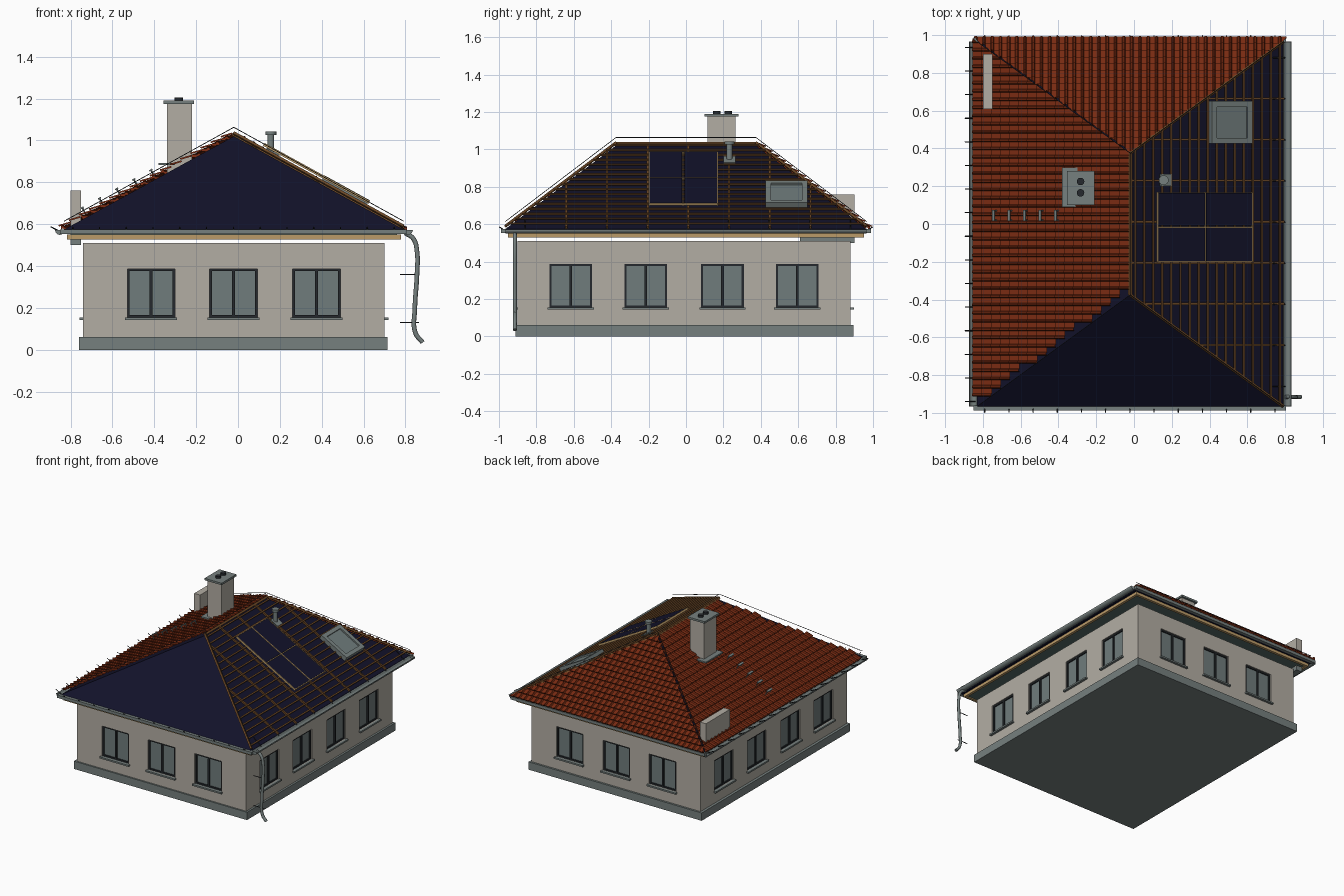
import bpy, bmesh, math
from mathutils import Vector, Matrix

if "Cube" in bpy.data.objects:
    bpy.data.objects.remove(bpy.data.objects["Cube"])


def material(name, r, g, b):
    m = bpy.data.materials.new(name)
    m.use_nodes = True
    m.diffuse_color = (r, g, b, 1)
    m.node_tree.nodes["Principled BSDF"].inputs["Base Color"].default_value = (r, g, b, 1)
    return m


PLASTER = material("plaster", .45, .42, .37)
METAL = material("grey metal", .18, .215, .21)
DARK = material("dark frame", .018, .022, .026)
NAVY = material("navy membrane", .006, .006, .023)
TILE = material("red tile", .19, .024, .006)
BATTEN = material("brown batten", .15, .065, .02)
WOOD = material("pale timber", .5, .33, .14)
SOFFIT = material("teal soffit", .09, .15, .14)
GLASS = material("glass", .16, .20, .20)


def finish(name, mat, bm, M=None, smooth=False):
    bmesh.ops.recalc_face_normals(bm, faces=bm.faces)
    me = bpy.data.meshes.new(name)
    bm.to_mesh(me)
    bm.free()
    me.materials.append(mat)
    ob = bpy.data.objects.new(name, me)
    bpy.context.collection.objects.link(ob)
    if M:
        ob.matrix_world = M
    if smooth:
        bpy.ops.object.select_all(action='DESELECT')
        ob.select_set(True)
        bpy.context.view_layer.objects.active = ob
        bpy.ops.object.shade_smooth_by_angle()
    return ob


def box(bm, x0, x1, y0, y1, z0, z1):
    M = Matrix.Translation(((x0 + x1) / 2, (y0 + y1) / 2, (z0 + z1) / 2))
    bmesh.ops.create_cube(bm, size=1, matrix=M @ Matrix.Diagonal((x1 - x0, y1 - y0, z1 - z0, 1)))


def rod(bm, a, b, r, seg=6):
    a, b = Vector(a), Vector(b)
    M = Matrix.Translation((a + b) / 2) @ (b - a).to_track_quat('Z', 'Y').to_matrix().to_4x4()
    bmesh.ops.create_cone(bm, cap_ends=True, segments=seg, radius1=r, radius2=r,
                          depth=(b - a).length, matrix=M)


def boxes(name, mat, *dims, M=None):
    bm = bmesh.new()
    for d in dims:
        box(bm, *d)
    return finish(name, mat, bm, M)


def frame(bm, x0, x1, y0, y1, z0, z1, t):
    # rectangular border lying in the local xy plane
    box(bm, x0, x1, y0, y0 + t, z0, z1)
    box(bm, x0, x1, y1 - t, y1, z0, z1)
    box(bm, x0, x0 + t, y0 + t, y1 - t, z0, z1)
    box(bm, x1 - t, x1, y0 + t, y1 - t, z0, z1)


def basis(u, v, n, origin):
    return Matrix.Translation(origin) @ Matrix((u, v, n)).transposed().to_4x4()


# Main dimensions
X0, X1, Y0, Y1 = -.74, .70, -.90, .88
CX, RUN, HY, RY = -.02, .81, .965, .375
EAVE, RIDGE = .575, 1.02

# Plinth, walls with window openings, lintel ring
boxes("plinth", METAL, (X0 - .02, X1 + .015, Y0 - .012, Y1 + .015, 0, .06))


def wall_ring(name, z0, z1):
    return boxes(name, PLASTER, (X0, X0 + .04, Y0, Y1, z0, z1), (X1 - .04, X1, Y0, Y1, z0, z1),
                 (X0 + .04, X1 - .04, Y0, Y0 + .04, z0, z1), (X0 + .04, X1 - .04, Y1 - .04, Y1, z0, z1))


walls = wall_ring("walls", .06, .387)
wall_ring("upper_wall", .387, .51)

UP, Z = Vector((0, 0, 1)), .155
side_y, end_x = (-.617, -.215, .195, .595), (-.415, -.022, .375)
spots = [(Vector((0, -1, 0)), Vector((x, Y0, Z))) for x in end_x]
spots += [(Vector((0, 1, 0)), Vector((x, Y1, Z))) for x in end_x]
spots += [(Vector((-1, 0, 0)), Vector((X0, y, Z))) for y in side_y]
spots += [(Vector((1, 0, 0)), Vector((X1, y, Z))) for y in side_y]

W, H = .114, .232
cut, frames, panes, sills = (bmesh.new() for _ in range(4))
for n, p in spots:
    M = basis(UP.cross(n), UP, n, p)
    for target, make in (
            (cut, lambda b: box(b, -W, W, 0, H + .02, -.1, .1)),
            (frames, lambda b: (frame(b, -W, W, 0, H, -.03, -.008, .011),
                                box(b, -.007, .007, .011, H - .011, -.03, -.006))),
            (panes, lambda b: box(b, -W + .005, W - .005, .005, H - .005, -.024, -.016)),
            (sills, lambda b: box(b, -W - .01, W + .01, -.012, 0, -.03, .018))):
        old = set(target.verts)
        make(target)
        bmesh.ops.transform(target, matrix=M, verts=[v for v in target.verts if v not in old])
cutter = finish("window_cutter", DARK, cut)
mod = walls.modifiers.new("openings", 'BOOLEAN')
mod.operation, mod.solver, mod.object = 'DIFFERENCE', 'EXACT', cutter
mod.use_self = True
deps = bpy.context.evaluated_depsgraph_get()
cut_mesh = bpy.data.meshes.new_from_object(walls.evaluated_get(deps))
walls.modifiers.clear()
walls.data = cut_mesh
walls.data.materials.clear()
walls.data.materials.append(PLASTER)
bpy.data.objects.remove(cutter)
finish("window_frames", DARK, frames)
finish("window_panes", GLASS, panes)
finish("window_sills", METAL, sills)

# Eaves: soffit and fascia
boxes("soffit", SOFFIT, (CX - RUN + .03, CX + RUN - .03, -HY + .03, HY - .03, .535, .56))
bm = bmesh.new()
frame(bm, CX - RUN + .012, CX + RUN - .012, -HY + .012, HY - .012, .528, .55, .02)
finish("fascia", WOOD, bm)

# Hipped roof membrane
bm = bmesh.new()
low, top = [[bm.verts.new((CX + sx * RUN, sy * HY, z)) for sx, sy in
             ((-1, -1), (1, -1), (1, 1), (-1, 1))] for z in (.553, EAVE)]
ra, rb = bm.verts.new((CX, -RY, RIDGE)), bm.verts.new((CX, RY, RIDGE))
for i in range(4):
    j = (i + 1) % 4
    bm.faces.new((low[i], low[j], top[j], top[i]))
bm.faces.new(low)
for f in ((top[0], top[1], ra), (top[1], top[2], rb, ra), (top[2], top[3], rb), (top[3], top[0], ra, rb)):
    bm.faces.new(f)
finish("roof_membrane", NAVY, bm)


def slope(out, run, dist):
    # local frame: x along the eave, y up the slope, z outward
    rise = RIDGE - EAVE
    length = math.hypot(run, rise)
    v = (-out * run + UP * rise) / length
    n = (out * rise + UP * run) / length
    return basis(v.cross(n), v, n, out * dist + Vector((CX, 0, EAVE))), length


west, L = slope(Vector((-1, 0, 0)), RUN, RUN)
east, _ = slope(Vector((1, 0, 0)), RUN, RUN)
north, LN = slope(Vector((0, 1, 0)), HY - RY, HY)


# Roof tiles: flat pan with a roll, each course lifted at its lower edge
def tiles(name, M, half, half_top, length, stepped):
    bm, rows, w = bmesh.new(), 17, .0435
    step = (length + .015) / rows
    cols = math.ceil(half / w)
    profile = ((0, 0), (.6, 0), (.72, .008), (.88, .008), (1, 0))
    for r in range(rows):
        v0 = -.015 + r * step
        limit = half + (half_top - half) * (v0 + step) / length
        for c in range(-cols, cols):
            if stepped and (c + 1) * w > limit + .012:
                continue
            rings = [[bm.verts.new(((c + t) * w, v, h + z)) for t, h in profile]
                     for v, z in ((v0, .008), (v0, .024), (v0 + step, .012))]
            for a, b in zip(rings, rings[1:]):
                for k in range(len(profile) - 1):
                    bm.faces.new((a[k], a[k + 1], b[k + 1], b[k]))
    for s in ((-1,) if stepped else (-1, 1)):
        bmesh.ops.bisect_plane(bm, geom=bm.verts[:] + bm.edges[:] + bm.faces[:], clear_outer=True,
                               plane_co=(s * (half + .008), 0, 0), plane_no=(s * length, half - half_top, 0))
    finish(name, TILE, bm, M)


tiles("right_slope_tiles", west, HY, RY, L, True)
tiles("back_slope_tiles", north, RUN, 0, LN, False)

# Open battens and counter battens
bm = bmesh.new()
for i in range(17):
    v = .03 + i * .0545
    h = HY + (RY - HY) * v / L
    box(bm, -h, h, v - .005, v + .005, .012, .021)
for i in range(7):
    u = -.64 + i * .2175
    box(bm, u - .006, u + .006, 0, L * min(1, (HY - abs(u)) / (HY - RY)), 0, .013)
finish("battens", BATTEN, bm, east)
bm = bmesh.new()
for s in (-1, 1):
    rod(bm, (CX + RUN, s * HY, EAVE + .015), (CX, s * RY, RIDGE + .015), .009, 4)
rod(bm, (CX, -RY, RIDGE + .008), (CX, RY, RIDGE + .008), .011, 4)
finish("hip_boards", BATTEN, bm)
bm = bmesh.new()
rod(bm, (CX, -RY, 1.063), (CX, RY, 1.063), .002)
for s in (-1, 1):
    rod(bm, (CX, s * RY, 1.063), (CX + RUN, s * HY, .615), .002)
    rod(bm, (CX, s * RY, 1.063), (CX - RUN, s * HY, .615), .002)
finish("guide_lines", DARK, bm)

# Gutters, edge flashings and hooks
for name, gx in (("right_gutter", -.851), ("left_gutter", .812)):
    bm = bmesh.new()
    arc = [(gx + .023 * math.cos(a), .572 + .023 * math.sin(a))
           for a in (math.pi * (1 + k / 8) for k in range(9))]
    ends = [[bm.verts.new((x, y, z)) for x, z in arc] for y in (-HY, HY)]
    for k in range(8):
        bm.faces.new((ends[0][k], ends[0][k + 1], ends[1][k + 1], ends[1][k]))
    for e in ends:
        bm.faces.new(e)
    finish(name, METAL, bm, smooth=True).modifiers.new("thickness", 'SOLIDIFY').thickness = .003
boxes("end_flashings", METAL, *[(-.85, .805, *sorted((s * .962, s * .988)), .553, .575) for s in (-1, 1)])
bm = bmesh.new()
for i in range(16):
    y = -.94 + i * .125
    rod(bm, (-.895, y, .588), (-.84, y, .56), .003, 4)
for i in range(13):
    x = -.79 + i * .128
    for s in (-1, 1):
        rod(bm, (x, s * .998, .586), (x, s * .96, .56), .003, 4)
for i in range(9):
    y = -.86 + i * .2175
    rod(bm, (.80, y, .57), (.735, y, .622), .003, 4)
finish("gutter_hooks", DARK, bm)

# Downpipe with clamps
cu = bpy.data.curves.new("downpipe", 'CURVE')
cu.dimensions, cu.bevel_depth, cu.bevel_resolution, cu.use_fill_caps = '3D', .011, 2, True
path = ((.80, .558), (.838, .53), (.855, .47), (.855, .36), (.845, .2), (.848, .08), (.882, .035))
sp = cu.splines.new('BEZIER')
sp.bezier_points.add(len(path) - 1)
for bp, (x, z) in zip(sp.bezier_points, path):
    bp.co = (x, -.915, z)
    bp.handle_left_type = bp.handle_right_type = 'AUTO'
cu.materials.append(METAL)
bpy.context.collection.objects.link(bpy.data.objects.new("downpipe", cu))
bm = bmesh.new()
for z in (.36, .13):
    rod(bm, (.775, -.915, z), (.865, -.915, z), .003)
finish("pipe_clamps", DARK, bm)

# Chimney
boxes("chimney", PLASTER, (-.34, -.22, .115, .265, .8, 1.177))
boxes("chimney_cap", METAL, (-.355, -.21, .1, .28, 1.175, 1.19))
boxes("chimney_flashing", METAL, (-.38, -.3, .09, .3, .882, .893))
bm = bmesh.new()
for y in (.165, .225):
    rod(bm, (-.283, y, 1.18), (-.283, y, 1.205), .02, 16)
finish("chimney_pots", DARK, bm, smooth=True)

# Vent pipe
bm = bmesh.new()
rod(bm, (.157, .232, .9), (.157, .232, 1.03), .016, 16)
rod(bm, (.157, .232, 1.025), (.157, .232, 1.042), .026, 16)
finish("vent_pipe", METAL, bm, smooth=True)
boxes("vent_flashing", METAL, (.2, .264, L - .235, L - .165, .02, .027), M=east)

# Roof window
v0, v1 = .21, .455
bm = bmesh.new()
frame(bm, .425, .65, v0, v1, .01, .045, .03)
finish("roof_window_frame", METAL, bm, east)
boxes("roof_window_pane", GLASS, (.453, .622, v0 + .028, v1 - .028, .02, .034), M=east)

# Solar panels on rails
gaps = [(a, b) for a in ((-.195, -.021), (-.009, .165)) for b in ((.212, .488), (.496, .775))]
boxes("solar_panels", NAVY, *[(*a, *b, .03, .042) for a, b in gaps], M=east)
rails = [(u - .002, u + .002, .205, .78, .028, .043) for u in (-.198, -.018, -.012, .168)]
rails += [(-.2, .17, v - .002, v + .002, .028, .043) for v in (.209, .492, .778)]
boxes("solar_rails", WOOD, *rails, M=east)

# Panel through the eave and roof steps
boxes("eave_panel", PLASTER, (-.80, -.75, .61, .90, .53, .76))
boxes("eave_panel_base", METAL, (-.80, -.75, .61, .90, .50, .53))
bm = bmesh.new()
for i in range(5):
    v = (.11 + i * .082) * L / RUN
    for u in (-.07, -.02):
        rod(bm, (u, v, .015), (u, v, .05), .004)
    box(bm, -.073, -.017, v - .008, v + .008, .046, .053)
finish("roof_steps", METAL, bm, west)
